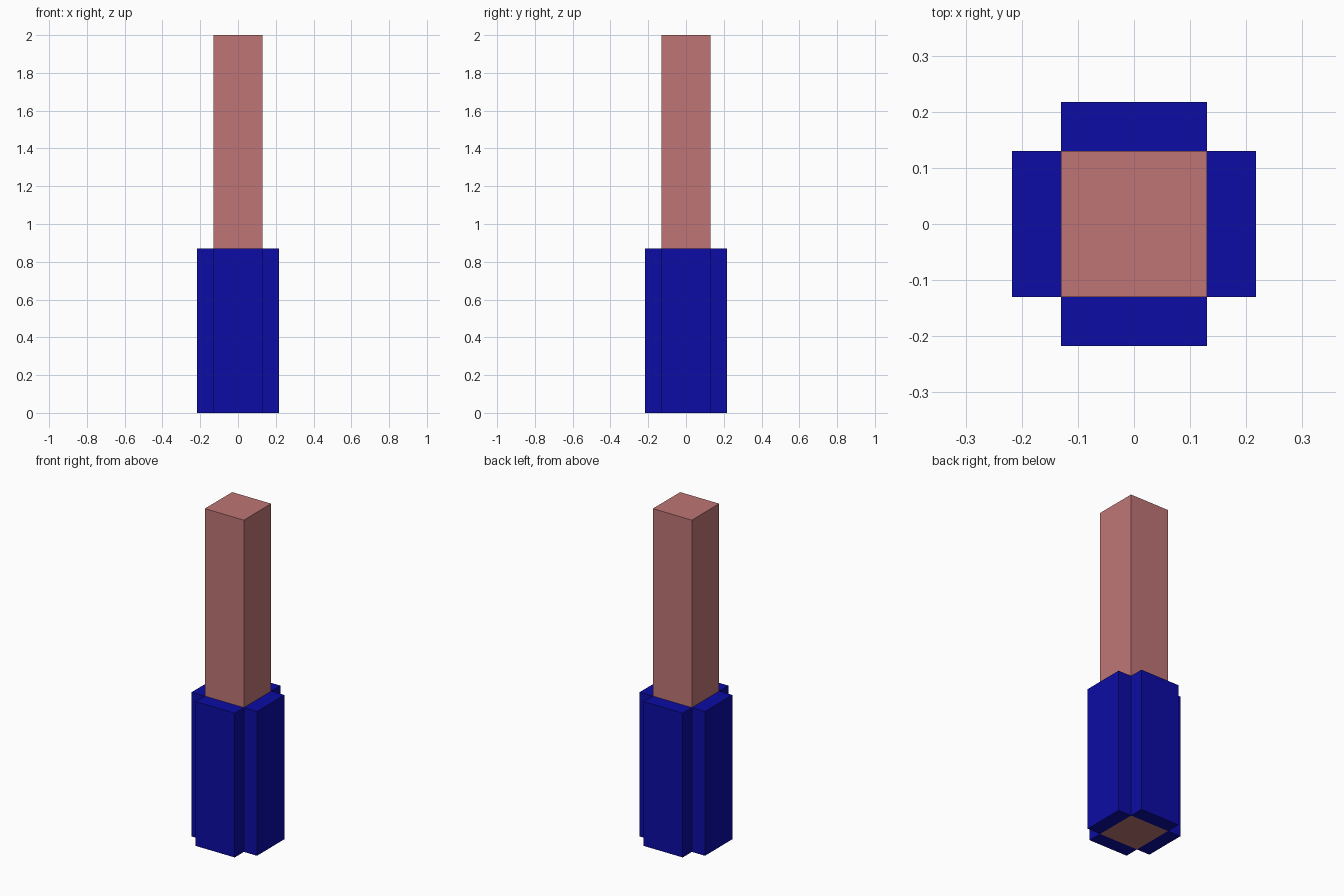
import bpy
from mathutils import Matrix, Vector
import math

cube = bpy.data.objects.get("Cube")
if cube:
    bpy.data.objects.remove(cube, do_unlink=True)

CORE = 0.13      # half width of the square core
OUTER = 0.2175   # distance from the axis to the outside of each panel
GRIP_TOP = 0.87
HEIGHT = 2.0


def make_material(name, color):
    mat = bpy.data.materials.new(name)
    mat.use_nodes = True
    mat.diffuse_color = color
    mat.node_tree.nodes["Principled BSDF"].inputs["Base Color"].default_value = color
    return mat


def add_box(name, low, high, mat, turn=0.0):
    """Box between two corners, turned about the z axis."""
    low, high = Vector(low), Vector(high)
    bpy.ops.mesh.primitive_cube_add(size=1)
    obj = bpy.context.object
    obj.name = name
    size = high - low
    obj.data.transform(Matrix.Rotation(turn, 4, 'Z')
                       @ Matrix.Translation((low + high) / 2)
                       @ Matrix.Diagonal((*size, 1)))
    obj.data.materials.append(mat)
    return obj


pink = make_material("dusty pink", (0.521, 0.179, 0.179, 1))
blue = make_material("deep blue", (0.0037, 0.0037, 0.376, 1))

# Tall square core
add_box("core", (-CORE, -CORE, 0), (CORE, CORE, HEIGHT), pink)

# Four panels wrapped around the lower part
for i, side in enumerate(("front", "left", "back", "right")):
    add_box(side + "_panel", (-CORE, -OUTER, 0), (CORE, -CORE, GRIP_TOP),
            blue, i * math.pi / 2)
